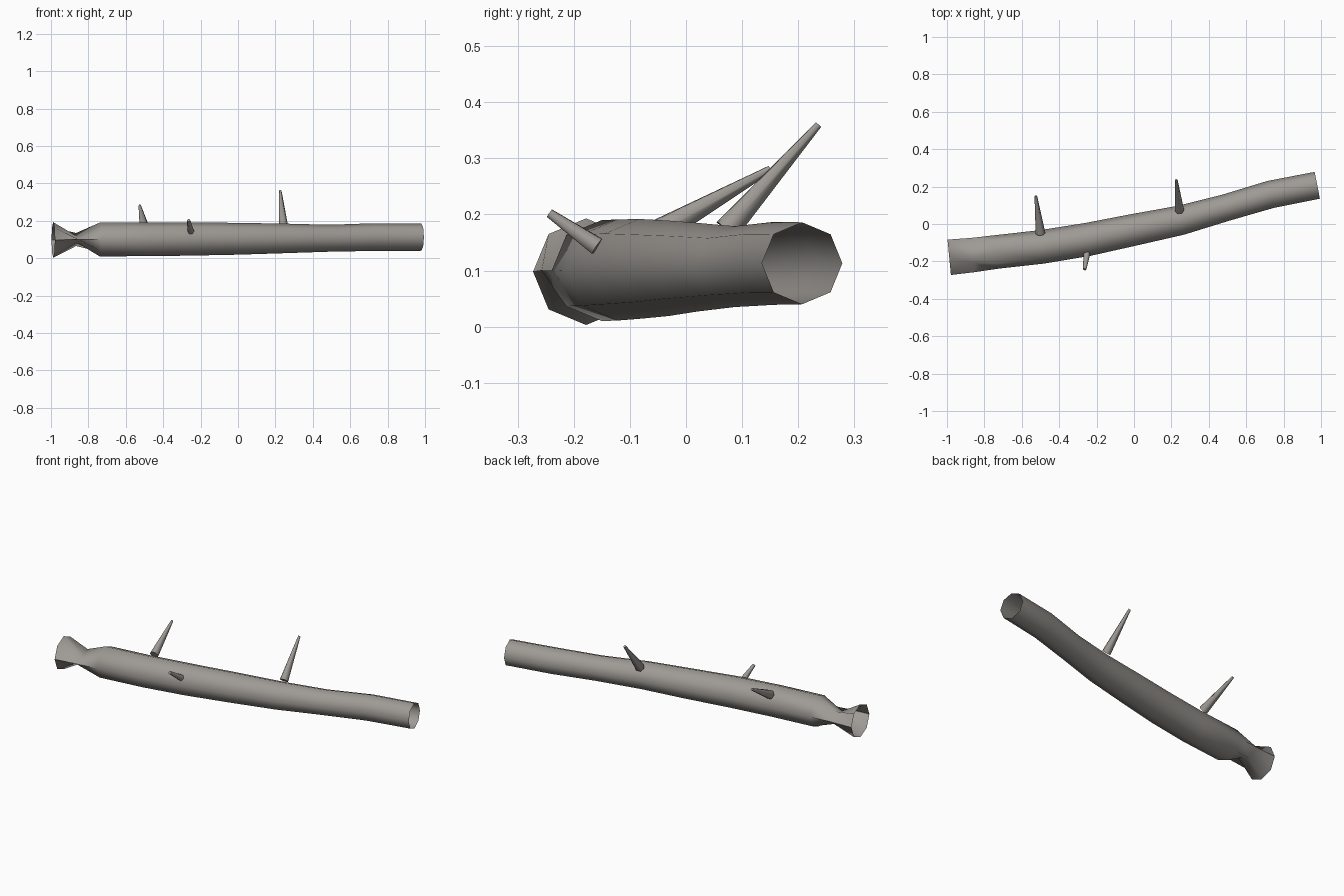
import bpy
import bmesh
import math
from mathutils import Vector

cube = bpy.data.objects.get("Cube")
if cube:
    bpy.data.objects.remove(cube)

bark = bpy.data.materials.new("grey_brown_bark")
bark.use_nodes = True
colour = (0.34, 0.322, 0.298, 1)
bark.diffuse_color = colour
bark.node_tree.nodes["Principled BSDF"].inputs["Base Color"].default_value = colour


def finish(name, bm, angle):
    mesh = bpy.data.meshes.new(name)
    bm.to_mesh(mesh)
    bm.free()
    mesh.materials.append(bark)
    obj = bpy.data.objects.new(name, mesh)
    bpy.context.collection.objects.link(obj)
    bpy.ops.object.select_all(action="DESELECT")
    obj.select_set(True)
    bpy.context.view_layer.objects.active = obj
    bpy.ops.object.shade_smooth_by_angle(angle=math.radians(angle))
    return obj


def bridge(bm, rings):
    for a, b in zip(rings, rings[1:]):
        n = len(a)
        for i in range(n):
            j = (i + 1) % n
            bm.faces.new((a[i], b[i], b[j], a[j]))
    bmesh.ops.recalc_face_normals(bm, faces=bm.faces[:])


# Hollow trunk: centre and radius of each ring along the bend
path = [
    (-.988, -.178, .098, .095), (-.862, -.166, .100, .092),
    (-.740, -.150, .100, .090), (-.490, -.122, .101, .090),
    (-.250, -.083, .103, .089), (0, -.031, .104, .085),
    (.250, .020, .106, .079), (.490, .087, .107, .072),
    (.730, .158, .113, .074), (.980, .207, .113, .073),
]
# Squashed ring of the notch: (sideways, up) as fractions of the radius
pinch = [(1, 0), (.35, .38), (-.15, .18), (-.45, .04),
         (-1, 0), (-.45, -.04), (-.15, -.18), (.35, -.38)]
octagon = [(math.cos(i * math.pi / 4), math.sin(i * math.pi / 4)) for i in range(8)]

bm = bmesh.new()
rings = []
for k, (x, y, z, r) in enumerate(path):
    before, after = path[max(k - 1, 0)], path[min(k + 1, len(path) - 1)]
    along = Vector((after[0] - before[0], after[1] - before[1], 0)).normalized()
    side = Vector((-along.y, along.x, 0))
    outline = pinch if k == 1 else octagon
    rings.append([bm.verts.new(Vector((x, y, z)) + side * (s * r) + Vector((0, 0, u * r)))
                  for s, u in outline])
bridge(bm, rings)
finish("trunk", bm, 60)


# Tapered six-sided twigs
def twig(name, base, tip, r_base, r_tip):
    base, tip = Vector(base), Vector(tip)
    turn = (tip - base).to_track_quat("Z", "Y")
    bm = bmesh.new()
    rings = []
    for centre, r in ((base, r_base), (tip, r_tip)):
        rings.append([bm.verts.new(centre + turn @ Vector(
            (r * math.cos(i * math.pi / 3), r * math.sin(i * math.pi / 3), 0)))
            for i in range(6)])
    bm.faces.new(rings[0])
    bm.faces.new(rings[1])
    bridge(bm, rings)
    finish(name, bm, 65)


twig("right_twig", (-.500, -.050, .168), (-.525, .150, .281), .026, .007)
twig("left_twig", (.243, .072, .172), (.226, .236, .360), .025, .007)
twig("front_twig", (-.252, -.158, .143), (-.264, -.243, .202), .018, .009)
